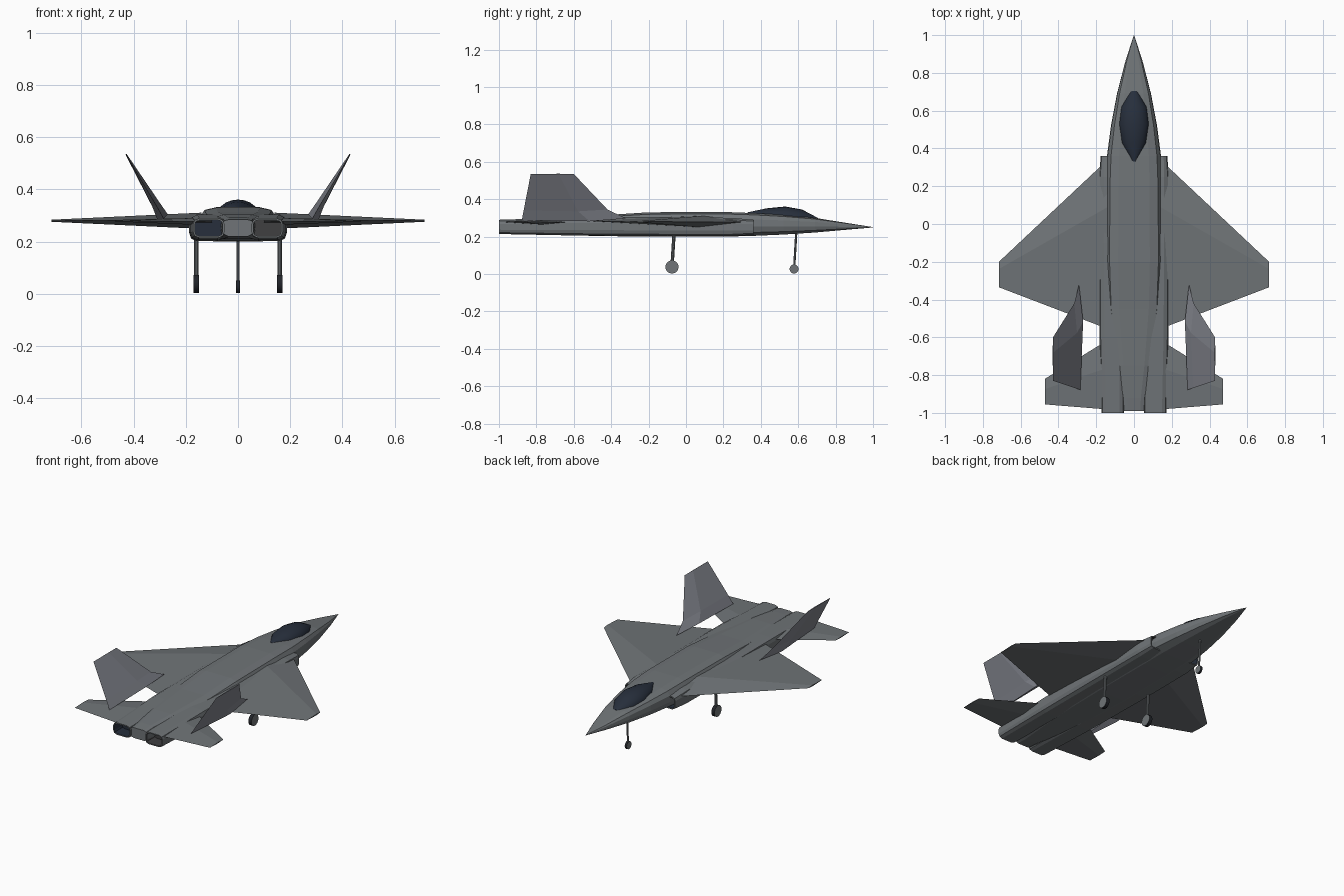
import bpy, bmesh, math
from mathutils import Vector

cube = bpy.data.objects.get("Cube")
if cube:
    bpy.data.objects.remove(cube, do_unlink=True)


def material(name, r, g, b):
    m = bpy.data.materials.new(name)
    m.use_nodes = True
    m.diffuse_color = (r, g, b, 1)
    m.node_tree.nodes["Principled BSDF"].inputs["Base Color"].default_value = (r, g, b, 1)
    return m


HULL = material("hull grey", 0.16, 0.175, 0.185)
FIN = material("fin blue grey", 0.23, 0.24, 0.275)
GLASS = material("canopy dark blue", 0.02, 0.028, 0.045)
DARK = material("duct dark grey", 0.05, 0.05, 0.053)
TYRE = material("tyre black", 0.015, 0.017, 0.022)


def finish(bm, name, mats, smooth=None):
    bmesh.ops.recalc_face_normals(bm, faces=bm.faces)
    mesh = bpy.data.meshes.new(name)
    bm.to_mesh(mesh)
    bm.free()
    obj = bpy.data.objects.new(name, mesh)
    bpy.context.collection.objects.link(obj)
    for m in mats:
        mesh.materials.append(m)
    if smooth:
        bpy.ops.object.select_all(action="DESELECT")
        obj.select_set(True)
        bpy.context.view_layer.objects.active = obj
        bpy.ops.object.shade_smooth_by_angle(angle=math.radians(smooth))
    return obj


def loft(rings):
    """Skin closed rings of points, capping both ends; returns mesh and caps."""
    bm = bmesh.new()
    loops = [[bm.verts.new(p) for p in ring] for ring in rings]
    n = len(loops[0])
    for a, b in zip(loops, loops[1:]):
        for i in range(n):
            j = (i + 1) % n
            bm.faces.new((a[i], a[j], b[j], b[i]))
    caps = [bm.faces.new(loops[0]), bm.faces.new(loops[-1])]
    bmesh.ops.recalc_face_normals(bm, faces=bm.faces)
    return bm, caps


# Fuselage: faceted sections (y, half width, bottom, top)
def hull_ring(y, w, zb, zt):
    h = zt - zb
    half = [(0.6, 0), (0.93, 0.15), (1, 0.42), (0.97, 0.72), (0.85, 0.92), (0.55, 1)]
    pts = [(w * u, y, zb + h * v) for u, v in half]
    return pts + [(-x, yy, z) for x, yy, z in reversed(pts)]


sections = [(1, 0.001, 0.249, 0.251), (0.86, 0.046, 0.237, 0.273), (0.69, 0.09, 0.222, 0.3),
            (0.52, 0.122, 0.211, 0.316), (0.36, 0.143, 0.204, 0.326), (0.2, 0.15, 0.2, 0.332),
            (-0.2, 0.152, 0.2, 0.33), (-0.45, 0.142, 0.203, 0.314), (-0.75, 0.1, 0.21, 0.303),
            (-0.92, 0.066, 0.215, 0.292), (-0.99, 0.062, 0.22, 0.285)]
bm, _ = loft([hull_ring(*s) for s in sections])
finish(bm, "fuselage", [HULL])


# Canopy: arched sections (y, half width, base, top)
def arch(y, w, zb, zt):
    steps = [math.pi * i / 10 for i in range(11)]
    return [(w * math.cos(a), y, zb + (zt - zb) * math.sin(a)) for a in steps]


glass = [(0.705, 0.02, 0.288, 0.3), (0.62, 0.068, 0.295, 0.345), (0.53, 0.08, 0.3, 0.361),
         (0.43, 0.066, 0.31, 0.351), (0.33, 0.008, 0.32, 0.33)]
bm, _ = loft([arch(*g) for g in glass])
finish(bm, "canopy", [GLASS], 25)


# Engine nacelles with recessed intake and exhaust
def nacelle_ring(s, y, x0, x1, zb, zt):
    cx, cz, w, h = (x0 + x1) / 2, (zb + zt) / 2, (x1 - x0) / 2, (zt - zb) / 2
    shape = [(0.6, -1), (0.9, -0.8), (1, -0.4), (1, 0.4), (0.9, 0.8), (0.6, 1)]
    shape += [(-u, v) for u, v in reversed(shape)]
    return [(s * (cx + u * w), y, cz + v * h) for u, v in shape]


ducts = [(0.36, 0.08, 0.176, 0.21, 0.29), (0.25, 0.06, 0.185, 0.203, 0.3),
         (-0.1, 0.05, 0.187, 0.202, 0.306), (-0.6, 0.05, 0.183, 0.206, 0.303),
         (-1, 0.052, 0.172, 0.214, 0.29)]


def nacelle(s, side):
    bm, caps = loft([nacelle_ring(s, *d) for d in ducts])
    for cap, depth in zip(caps, (-0.05, 0.08)):
        bmesh.ops.inset_individual(bm, faces=[cap], thickness=0.007)
        ext = bmesh.ops.extrude_discrete_faces(bm, faces=[cap])
        floor = ext["faces"][0]
        bmesh.ops.translate(bm, verts=floor.verts, vec=(0, depth, 0))
        floor.material_index = 1
        for edge in floor.edges:
            for f in edge.link_faces:
                f.material_index = 1
    finish(bm, side + "_nacelle", [HULL, GLASS if s < 0 else DARK])


# Lifting surfaces: diamond sections (leading point, trailing point, thickness)
def surface(name, s, stations, normal, crest, mat):
    rings = []
    for lead, trail, thick in stations:
        lead, trail = Vector(lead), Vector(trail)
        mid = lead.lerp(trail, crest)
        off = Vector(normal) * thick / 2
        rings.append([(s * p.x, p.y, p.z) for p in (lead, mid + off, trail, mid - off)])
    bm, _ = loft(rings)
    finish(bm, name, [mat])


wing = [((0.14, 0.34, 0.278), (0.14, -0.555, 0.285), 0.062),
        ((0.715, -0.2, 0.28), (0.715, -0.335, 0.28), 0.008)]
tail = [((0.1, -0.59, 0.277), (0.1, -0.985, 0.277), 0.03),
        ((0.472, -0.82, 0.28), (0.472, -0.955, 0.28), 0.006)]
fin = [((0.291, -0.32, 0.297), (0.284, -0.878, 0.287), 0.045),
       ((0.316, -0.42, 0.345), (0.314, -0.868, 0.34), 0.032),
       ((0.429, -0.6, 0.535), (0.429, -0.83, 0.535), 0.005)]


# Landing gear
def cylinder(name, start, end, radius, segments, mats, rule=None, smooth=30):
    start, end = Vector(start), Vector(end)
    bm = bmesh.new()
    bmesh.ops.create_cone(bm, cap_ends=True, segments=segments, radius1=radius,
                          radius2=radius, depth=(end - start).length)
    turn = (end - start).to_track_quat("Z", "Y").to_matrix()
    bmesh.ops.rotate(bm, verts=bm.verts, matrix=turn)
    bmesh.ops.translate(bm, verts=bm.verts, vec=(start + end) / 2)
    bm.normal_update()
    for f in bm.faces:
        f.material_index = 1 if rule and rule(f.normal) else 0
    finish(bm, name, mats, smooth)


def gear(name, x, y, radius, width, strut):
    z = radius + 0.003
    cylinder(name + "_strut", (x, y, z), (x, y + 0.012, 0.23), strut, 10, [HULL])
    cylinder(name + "_wheel", (x - width, y, z), (x + width, y, z), radius, 20,
             [TYRE, HULL], lambda n: abs(n.x) > 0.9)


for s, side in ((1, "left"), (-1, "right")):
    nacelle(s, side)
    surface(side + "_wing", s, wing, (0, 0, 1), 0.28, HULL)
    surface(side + "_tailplane", s, tail, (0, 0, 1), 0.4, HULL)
    surface(side + "_fin", s, fin, (0.86, 0, -0.51), 0.35, FIN)
    gear(side + "_main_gear", s * 0.16, -0.075, 0.035, 0.011, 0.009)
gear("nose_gear", 0, 0.578, 0.024, 0.007, 0.006)
